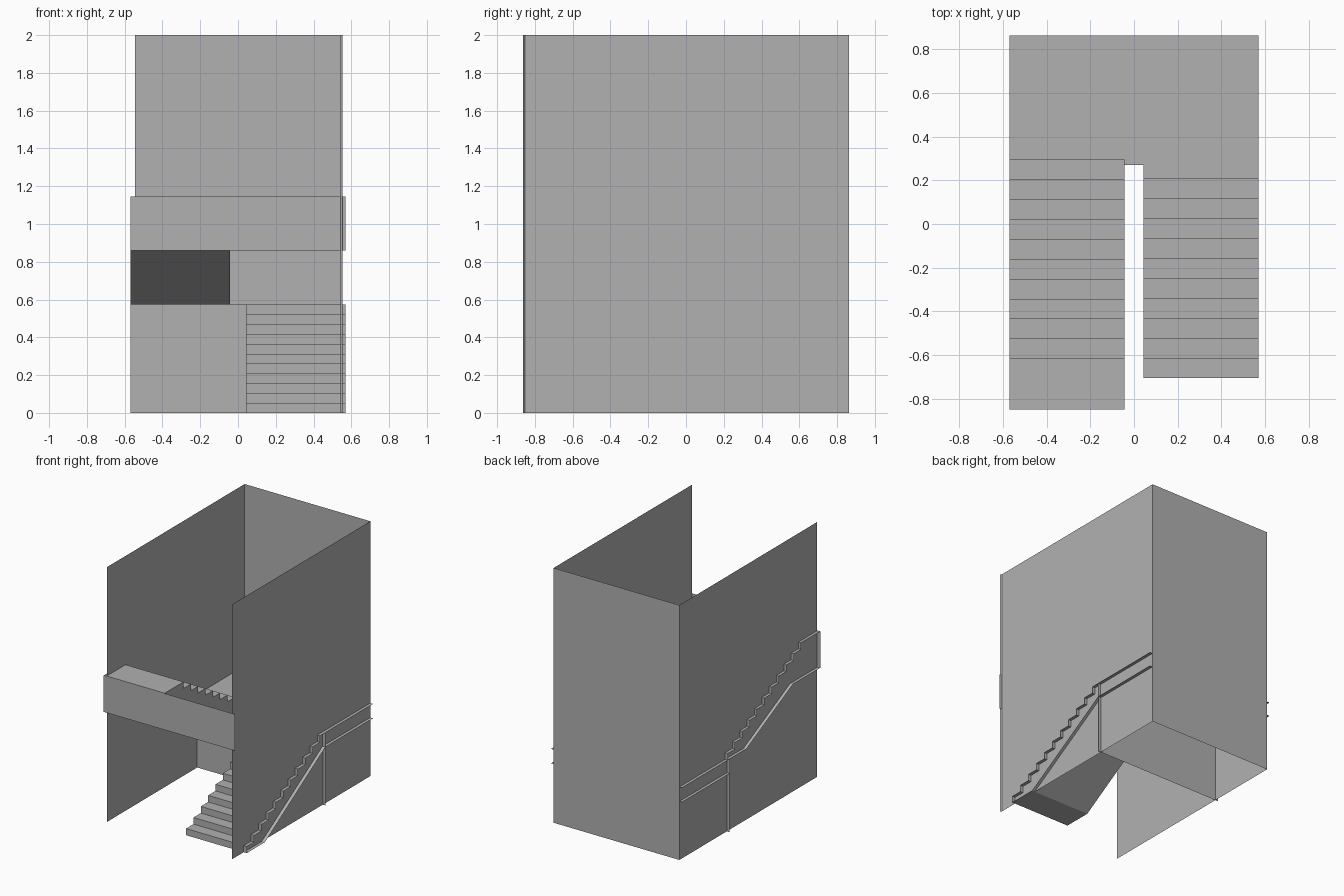
import bpy

if "Cube" in bpy.data.objects:
    bpy.data.objects.remove(bpy.data.objects["Cube"])

RISE, GO = 0.0521, 0.091   # step height and depth
OUT, IN = 0.57, 0.043      # outer and inner edges of the flights

grey = bpy.data.materials.new("mid_grey")
grey.diffuse_color = (0.44, 0.44, 0.44, 1)
grey.use_nodes = True
grey.node_tree.nodes["Principled BSDF"].inputs["Base Color"].default_value = grey.diffuse_color


def mesh(name, verts, faces):
    me = bpy.data.meshes.new(name)
    me.from_pydata(verts, [], faces)
    me.update()
    me.materials.append(grey)
    ob = bpy.data.objects.new(name, me)
    bpy.context.collection.objects.link(ob)
    return ob


def sheet(name, profile, x0, x1, closed=False, cap_x1=False):
    """Sweep a (y, z) profile along x; optionally cap the x1 side."""
    n = len(profile)
    verts = [(x, y, z) for x in (x0, x1) for y, z in profile]
    faces = [(i, (i + 1) % n, n + (i + 1) % n, n + i)
             for i in range(n if closed else n - 1)]
    if cap_x1:
        faces.append(tuple(range(n, 2 * n)))
    return mesh(name, verts, faces)


def steps(y, z, direction, count=11):
    """Zigzag of risers and treads, ending on top of the last riser."""
    pts = [(y, z)]
    for i in range(count):
        z += RISE
        pts.append((y, z))
        if i < count - 1:
            y += direction * GO
            pts.append((y, z))
    return pts


MID, TOP = 11 * RISE, 22 * RISE

# lower flight: open at the wall, closed towards the well
lower = steps(-0.705, 0, 1) + [(0.27, MID), (0.27, 0.46), (-0.48, 0)]
sheet("lower_flight", lower, OUT, IN, closed=True, cap_x1=True)

# upper flight, with its top platform and sloping soffit
upper = steps(0.295, MID, -1) + [(-0.848, TOP), (-0.848, 0.86), (-0.51, 0.86), (0.065, MID)]
sheet("upper_flight", upper, -OUT, -IN, closed=True, cap_x1=True)

# front fascia of the upper floor
sheet("upper_fascia", [(-0.852, 0.86), (-0.852, TOP)], -OUT, OUT)

# half landing and the partition under it
sheet("half_landing", [(0.861, MID), (0.27, MID), (0.27, 0.46), (0.861, 0.46)], -OUT, OUT)
sheet("landing_partition", [(0.274, 0), (0.274, 0.46)], -OUT, OUT)

# stairwell walls as a plan outline raised to full height
plan = [(-0.546, -0.845), (-0.546, 0.862), (0.546, 0.862), (0.543, -0.852), (0.553, -0.862)]
n = len(plan)
mesh("stairwell_walls", [(x, y, z) for z in (0, 2) for x, y in plan],
     [(i, i + 1, n + i + 1, n + i) for i in range(n - 1)])
